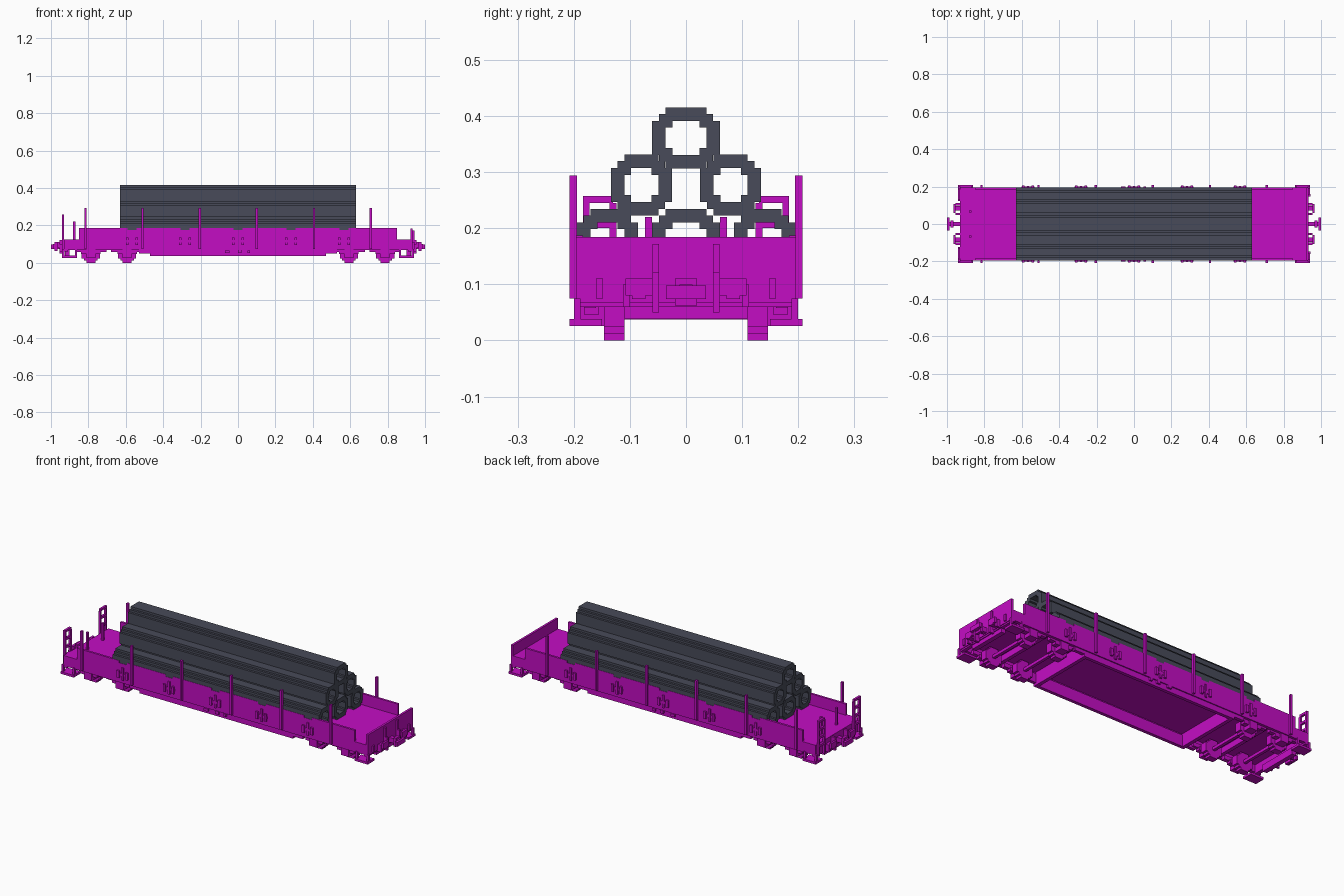
import bpy
import bmesh
from mathutils import Matrix

if "Cube" in bpy.data.objects:
    bpy.data.objects.remove(bpy.data.objects["Cube"])

V = 0.0121  # block size of the stepped style


def material(name, rgb):
    m = bpy.data.materials.new(name)
    m.use_nodes = True
    m.diffuse_color = (*rgb, 1)
    m.node_tree.nodes["Principled BSDF"].inputs["Base Color"].default_value = (*rgb, 1)
    return m


MAGENTA = material("magenta paint", (0.55, 0.004, 0.55))
STEEL = material("dark steel", (0.065, 0.07, 0.1))


def finish(bm, name, mat):
    bmesh.ops.recalc_face_normals(bm, faces=bm.faces)
    mesh = bpy.data.meshes.new(name)
    bm.to_mesh(mesh)
    bm.free()
    mesh.materials.append(mat)
    ob = bpy.data.objects.new(name, mesh)
    bpy.context.collection.objects.link(ob)
    return ob


def boxes(name, spans, mirror="", mat=MAGENTA):
    """Boxes given as (x0, x1, y0, y1, z0, z1), optionally mirrored in x and/or y."""
    bm = bmesh.new()
    for sx in ((1, -1) if "x" in mirror else (1,)):
        for sy in ((1, -1) if "y" in mirror else (1,)):
            for x0, x1, y0, y1, z0, z1 in spans:
                c = ((x0 + x1) / 2 * sx, (y0 + y1) / 2 * sy, (z0 + z1) / 2)
                m = Matrix.Translation(c) @ Matrix.Diagonal((x1 - x0, y1 - y0, z1 - z0, 1))
                bmesh.ops.create_cube(bm, size=1, matrix=m)
    return finish(bm, name, mat)


def stepped(a, b, steps):
    """Rectangle outline with staircase corners."""
    q = []
    for i in range(steps + 1):
        q.append((a - i * V, b - (steps - i) * V))
        if i < steps:
            q.append((a - (i + 1) * V, b - (steps - i) * V))
    return (q + [(-u, w) for u, w in reversed(q)] + [(-u, -w) for u, w in q]
            + [(u, -w) for u, w in reversed(q)])


def pipe(name, y, z, hy, hz, half_len):
    bm = bmesh.new()
    rims = []
    for outline in (stepped(hy, hz, 2), stepped(hy - 2 * V, hz - 2 * V, 1)):
        ends = [[bm.verts.new((x, y + u, z + w)) for u, w in outline]
                for x in (-half_len, half_len)]
        n = len(outline)
        for i in range(n):
            j = (i + 1) % n
            bm.faces.new((ends[0][i], ends[0][j], ends[1][j], ends[1][i]))
        rims.append(ends)
    for k in (0, 1):
        edges = [bm.edges.get((r[k][i], r[k][(i + 1) % len(r[k])]))
                 for r in rims for i in range(len(r[k]))]
        bmesh.ops.triangle_fill(bm, edges=edges, use_beauty=True)
    return finish(bm, name, STEEL)


def wheel(name, x, y0, y1):
    bm = bmesh.new()
    h = 4 * V
    f = bm.faces.new([bm.verts.new((x + u, y0, h + w)) for u, w in stepped(h, h, 2)])
    ext = bmesh.ops.extrude_face_region(bm, geom=[f], use_keep_orig=True)
    for v in ext["geom"]:
        if isinstance(v, bmesh.types.BMVert):
            v.co.y = y1
    return finish(bm, name, MAGENTA)


# Pipe load: three, two and one
PIPES = [(-0.14, 0.18, 4.5), (0, 0.18, 5), (0.14, 0.18, 4.5),
         (-0.0795, 0.277, 4.5), (0.0795, 0.277, 4.5), (0, 0.361, 5)]
for i, (y, z, n) in enumerate(PIPES):
    pipe(f"pipe_{i + 1}", y, z, n * V, 4.5 * V, 0.632)

# Underframe
boxes("deck", [(-0.93, 0.93, -0.196, 0.196, 0.108, 0.125)])
boxes("side_sill", [(-0.93, 0.93, 0.178, 0.196, 0.068, 0.125)], "y")
boxes("belly_beam", [(-0.53, 0.53, 0.172, 0.19, 0.05, 0.1),
                     (-0.47, 0.47, 0.172, 0.19, 0.037, 0.1)], "y")
boxes("cross_beam", [(0.45, 0.47, -0.18, 0.18, 0.037, 0.11),
                     (0.68, 0.70, -0.18, 0.18, 0.075, 0.11),
                     (0.91, 0.93, -0.196, 0.196, 0.06, 0.125)], "x")

# Side walls: six panels with notched upper corners
panels = []
for i in range(6):
    x0 = -0.85 + i * 1.7 / 6
    x1 = x0 + 1.7 / 6
    a = x0 + (0.024 if i > 0 else 0)
    b = x1 - (0.024 if i < 5 else 0)
    panels += [(x0, x1, 0.184, 0.196, 0.125, 0.175), (a, b, 0.184, 0.196, 0.175, 0.187)]
boxes("side_wall", panels, "y")

# Stanchions
boxes("stanchion", [(x - 0.006, x + 0.006, 0.194, 0.208, 0.075, 0.294)
                    for x in (-0.815, -0.51, -0.205, 0.1, 0.407, 0.71)], "y")

# Wall latches at the panel joints
latches = []
for i in range(1, 6):
    x = -0.85 + i * 1.7 / 6
    latches += [(x - 0.006, x + 0.006, 0.194, 0.203, 0.085, 0.155),
                (x - 0.034, x + 0.034, 0.194, 0.2, 0.108, 0.122)]
    for s in (-1, 1):
        latches.append((x + s * 0.026 - 0.007, x + s * 0.026 + 0.007, 0.194, 0.206, 0.095, 0.135))
boxes("wall_latch", latches, "y")

# Brake levers low on the side
boxes("brake_lever", [(-0.07, -0.045, 0.188, 0.2, 0.052, 0.066),
                      (0.0, 0.02, 0.188, 0.2, 0.052, 0.07),
                      (0.05, 0.065, 0.188, 0.2, 0.052, 0.066)], "y")

# Running gear
for k, x in enumerate((-0.787, -0.593, 0.593, 0.787)):
    for side, s in (("left", 1), ("right", -1)):
        wheel(f"wheel_{k + 1}_{side}", x, s * 0.11, s * 0.146)
    boxes(f"axle_{k + 1}", [(x - 0.008, x + 0.008, -0.17, 0.17, 0.04, 0.056)])
    boxes(f"axle_box_{k + 1}", [(x - 0.024, x + 0.024, 0.146, 0.19, 0.026, 0.075),
                                (x - 0.052, x + 0.052, 0.155, 0.182, 0.046, 0.064),
                                (x - 0.085, x + 0.085, 0.16, 0.182, 0.058, 0.08)], "y")

# Shunter steps at the corners
boxes("corner_step", [(0.86, 0.94, 0.15, 0.208, 0.026, 0.038),
                      (0.86, 0.872, 0.188, 0.2, 0.03, 0.075),
                      (0.928, 0.94, 0.188, 0.2, 0.03, 0.075)], "xy")

# End board with ribs
boxes("end_board", [(0.922, 0.934, -0.196, 0.196, 0.068, 0.184)])
boxes("end_board_rib", [(0.93, 0.943, 0.048, 0.06, 0.12, 0.172),
                        (0.93, 0.943, 0.148, 0.16, 0.075, 0.11)], "y")

# Ladders and short posts at the open end
boxes("ladder", [(-0.942, -0.93, 0.172, 0.184, 0.06, 0.257),
                 (-0.942, -0.93, 0.124, 0.136, 0.06, 0.245)]
      + [(-0.942, -0.93, 0.13, 0.176, z, z + V) for z in (0.245, 0.2, 0.155, 0.11)], "y")
boxes("short_post", [(-0.881, -0.869, 0.061, 0.073, 0.12, 0.22)], "y")

# Couplers, buffers and hoses
boxes("coupler", [(0.92, 0.99, -0.012, 0.012, 0.074, 0.1),
                  (0.965, 0.98, -0.02, 0.02, 0.062, 0.11),
                  (0.986, 1.0, -0.036, 0.036, 0.074, 0.098)], "x")
boxes("buffer", [(0.92, 0.966, 0.072, 0.096, 0.074, 0.098),
                 (0.954, 0.966, 0.06, 0.108, 0.08, 0.11),
                 (0.93, 0.955, 0.048, 0.06, 0.05, 0.122),
                 (0.93, 0.955, 0.1, 0.112, 0.06, 0.1)], "xy")
boxes("end_underbeam", [(0.9, 0.925, -0.11, 0.11, 0.038, 0.075)], "x")
